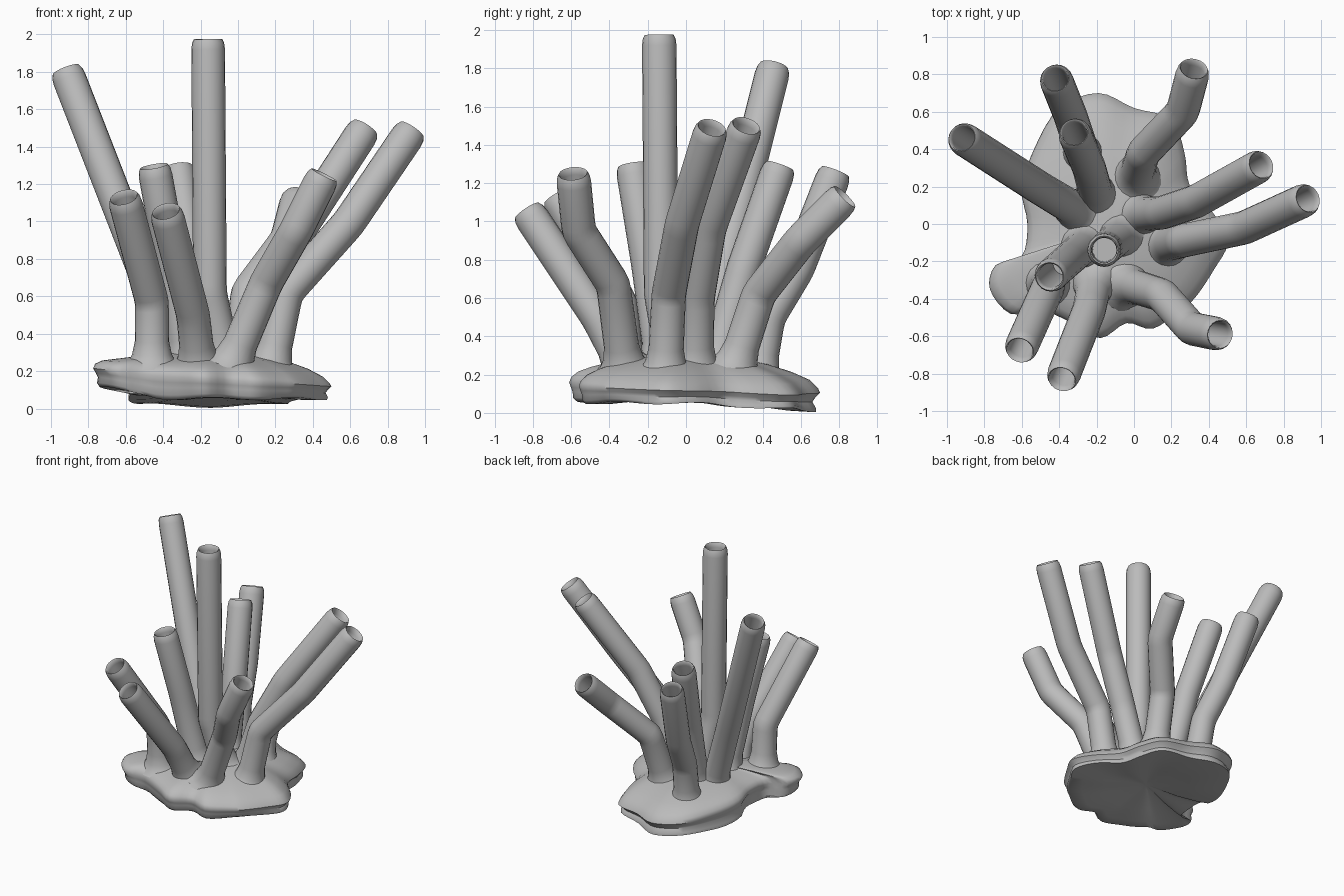
import bpy, bmesh, math
from mathutils import Vector

if "Cube" in bpy.data.objects:
    bpy.data.objects.remove(bpy.data.objects["Cube"])

R = 0.09       # tube radius
SIDES = 20

grey = bpy.data.materials.new("stone_grey")
grey.diffuse_color = (0.5, 0.5, 0.5, 1)
grey.use_nodes = True
grey.node_tree.nodes["Principled BSDF"].inputs["Base Color"].default_value = grey.diffuse_color


def finish(bm, name, angle):
    bmesh.ops.recalc_face_normals(bm, faces=bm.faces)
    me = bpy.data.meshes.new(name)
    bm.to_mesh(me)
    bm.free()
    ob = bpy.data.objects.new(name, me)
    bpy.context.collection.objects.link(ob)
    me.materials.append(grey)
    bpy.ops.object.select_all(action='DESELECT')
    ob.select_set(True)
    bpy.context.view_layer.objects.active = ob
    bpy.ops.object.shade_smooth_by_angle(angle=math.radians(angle))
    return ob


def skin(bm, rings):
    """Bridge consecutive vertex rings and cap both ends."""
    for a, b in zip(rings, rings[1:]):
        for i in range(len(a)):
            j = (i + 1) % len(a)
            bm.faces.new((a[i], a[j], b[j], b[i]))
    for end in (rings[0], rings[-1]):
        c = bm.verts.new(sum((v.co for v in end), Vector()) / len(end))
        for i in range(len(end)):
            bm.faces.new((end[i], end[(i + 1) % len(end)], c))


def tube(name, path):
    pts = [Vector(p) for p in path]
    first, last = (pts[1] - pts[0]).normalized(), (pts[-1] - pts[-2]).normalized()
    # flared foot
    stations = [(pts[0], first, R * 1.75), (pts[0] + first * 0.03, first, R * 1.42),
                (pts[0] + first * 0.07, first, R * 1.18), (pts[0] + first * 0.14, first, R * 1.02)]
    # softened bends
    for a, b, c in zip(pts, pts[1:], pts[2:]):
        d0, d1 = (b - a).normalized(), (c - b).normalized()
        mid = (d0 + d1).normalized()
        stations += [(b - d0 * 0.04, (d0 + mid).normalized(), R),
                     (b + (d1 - d0) * 0.008, mid, R),
                     (b + d1 * 0.04, (d1 + mid).normalized(), R)]
    # rounded lip and deep hollow mouth
    hollow = min(0.45, 0.9 * (pts[-1] - pts[-2]).length)
    for depth, k in ((0.055, 1), (0.02, 0.95), (0, 0.84), (0.005, 0.77), (0.04, 0.73), (hollow, 0.71)):
        stations.append((pts[-1] - last * depth, last, R * k))
    bm = bmesh.new()
    rings = []
    side, prev = Vector((1, 0, 0)), Vector((0, 0, 1))
    for p, d, r in stations:
        side = prev.rotation_difference(d) @ side
        side = (side - d * side.dot(d)).normalized()
        up, prev = d.cross(side), d
        rings.append([bm.verts.new(p + r * (side * math.cos(t) + up * math.sin(t)))
                      for t in (2 * math.pi * i / SIDES for i in range(SIDES))])
    skin(bm, rings)
    finish(bm, name, 60)


# tubes, each a path from foot to mouth
tube("tube_centre", [(-.07, -.06, .24), (-.15, -.13, .62), (-.16, -.14, 1.975)])
tube("tube_left_tall", [(-.3, .07, .22), (-.5, .19, .73), (-.92, .46, 1.81)])
tube("tube_back_outer", [(-.27, .37, .17), (-.29, .43, .5), (-.34, .58, .75), (-.42, .78, 1.26)])
tube("tube_back_inner", [(-.2, .15, .22), (-.24, .3, .75), (-.32, .49, 1.29)])
tube("tube_left_inner", [(-.27, -.12, .24), (-.36, -.2, .8), (-.45, -.28, 1.295)])
tube("tube_back_right", [(.01, .25, .22), (.05, .38, .62), (.26, .6, .9), (.32, .83, 1.13)])
tube("tube_right_inner", [(.03, .05, .22), (.15, .06, .6), (.33, .12, .96), (.68, .315, 1.5)])
tube("tube_right_outer", [(.17, -.11, .2), (.26, -.09, .62), (.59, -.02, .99), (.93, .135, 1.49)])
tube("tube_front_right", [(-.04, -.32, .22), (.15, -.38, .67), (.31, -.56, .95), (.46, -.59, 1.25)])
tube("tube_front", [(-.21, -.31, .22), (-.24, -.46, .5), (-.385, -.83, 1.055)])
tube("tube_front_left", [(-.46, -.31, .22), (-.46, -.34, .57), (-.61, -.675, 1.13)])

# lobed base: outline seen from above
OUTLINE = [(-.19, .7), (-.4, .62), (-.53, .41), (-.6, .19), (-.57, 0), (-.6, -.17), (-.74, -.22),
           (-.77, -.35), (-.66, -.48), (-.5, -.46), (-.33, -.53), (-.18, -.61), (-.04, -.53), (.1, -.56),
           (.25, -.46), (.33, -.39), (.43, -.24), (.5, -.1), (.43, .05), (.3, .2), (.27, .38), (.2, .56), (.0, .62)]
CENTRE = Vector((-.13, -.02))
n, STEP = len(OUTLINE), 4
rim = []
for i in range(n):
    p0, p1, p2, p3 = (Vector(OUTLINE[(i + k) % n]) for k in (-1, 0, 1, 2))
    for s in range(STEP):
        t = s / STEP
        rim.append(0.5 * (2 * p1 + (p2 - p0) * t + (2 * p0 - 5 * p1 + 4 * p2 - p3) * t * t
                          + (3 * p1 - p0 - 3 * p2 + p3) * t ** 3))

# (scale at bulging front, scale at notched back, central height share, central height, upper-to-lower mix)
PROFILE = [(.12, .12, 1, .31, 0), (.4, .4, .9, .3, 0), (.62, .62, .75, .29, 0), (.8, .8, .5, .28, 0),
           (.92, .93, .2, .27, 0), (.98, .985, 0, 0, .1), (1, 1, 0, 0, .28), (.985, .965, 0, 0, .46),
           (.97, .945, 0, 0, .62), (.965, .97, 0, 0, .84), (.93, .97, 0, 0, .98), (.78, .8, .15, .06, 1),
           (.5, .5, .5, .075, 1), (.1, .1, 1, .1, 1)]
bm = bmesh.new()
rings = []
for bulge, notched, mix, height, low in PROFILE:
    ring = []
    for q in rim:
        d = (q - CENTRE).normalized()
        w = min(1, max(0, .5 + 1.3 * (d.y + .35)))       # 0 at the front, 1 at the back
        scale = bulge * (1 - w) + notched * w
        ripple = .008 * math.sin(7 * math.atan2(d.y, d.x)) * low * scale
        top = .18 - .085 * q.x - .075 * max(q.y, -.1)
        bottom = .05 + .2 * max(0, -.45 - q.x) * (q.y < .1) - .06 * max(0, q.y) + ripple
        z = top * (1 - low) + bottom * low
        p = CENTRE + (q - CENTRE) * scale
        ring.append(bm.verts.new((p.x, p.y, max(0, z * (1 - mix) + height * mix))))
    rings.append(ring)
skin(bm, rings)
finish(bm, "lobed_base", 55)
